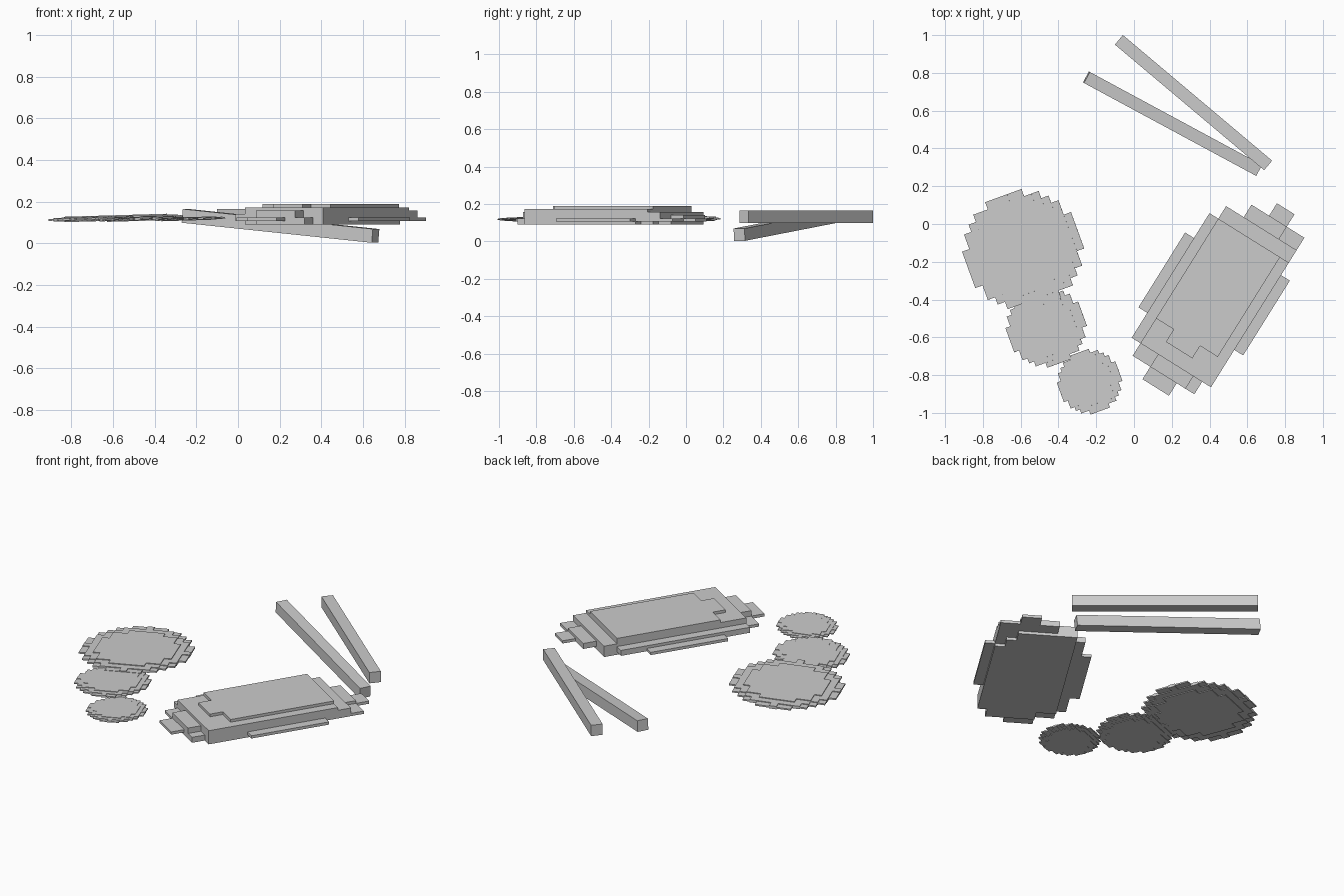
import bpy, bmesh
from math import radians
from mathutils import Vector, Matrix

if "Cube" in bpy.data.objects:
    bpy.data.objects.remove(bpy.data.objects["Cube"])


def finish(name, bm):
    bmesh.ops.remove_doubles(bm, verts=bm.verts, dist=1e-5)
    bmesh.ops.recalc_face_normals(bm, faces=bm.faces)
    me = bpy.data.meshes.new(name)
    bm.to_mesh(me)
    bm.free()
    ob = bpy.data.objects.new(name, me)
    bpy.context.collection.objects.link(ob)
    return ob


def block_shape(name, cells, size, count, matrix):
    """Outer skin of a set of grid cells, centred on the grid middle."""
    bm = bmesh.new()
    mid = Vector(count) / 2
    for c in cells:
        for axis in range(3):
            for side in (0, 1):
                n = list(c)
                n[axis] += 2 * side - 1
                if tuple(n) in cells:
                    continue
                b, d = (axis + 1) % 3, (axis + 2) % 3
                quad = []
                ring = ((0, 0), (1, 0), (1, 1), (0, 1))
                for p, q in (ring if side else ring[::-1]):
                    v = Vector(c)
                    v[axis] += side
                    v[b] += p
                    v[d] += q
                    v -= mid
                    quad.append(bm.verts.new([v[i] * size[i] for i in range(3)]))
                bm.faces.new(quad)
    bmesh.ops.remove_doubles(bm, verts=bm.verts, dist=1e-5)
    bmesh.ops.dissolve_limit(bm, angle_limit=0.01, verts=bm.verts, edges=bm.edges)
    bm.transform(matrix)
    return finish(name, bm)


# stepped slab: rectangles (i0, i1, j0, j1) for each layer, bottom to top
layers = [
    [(2, 13, 2, 8), (1, 12, 4, 9), (2, 11, 2, 10)],
    [(4, 10, 0, 1), (5, 11, 10, 11), (2, 12, 1, 10), (1, 13, 2, 9),
     (2, 14, 4, 10), (0, 14, 4, 7), (2, 15, 6, 8)],
    [(2, 12, 1, 10), (2, 13, 2, 10), (1, 14, 4, 8)],
    [(2, 13, 2, 10), (1, 12, 4, 8)],
    [(2, 12, 2, 10)],
    [(4, 12, 2, 9), (3, 12, 4, 7)],
]
# j runs toward +v (right side), so it is flipped into the local +y direction
slab = {(i, 10 - j, k) for k, rects in enumerate(layers)
        for i0, i1, j0, j1 in rects
        for i in range(i0, i1) for j in range(j0, j1)}
mid_uv = Vector((0.0167, 0.0291, 0))
rot = Matrix.Rotation(radians(58), 4, 'Z')
block_shape("serving_board", slab, (0.0778, 0.055, 0.1 / 6), (15, 11, 6),
            Matrix.Translation((0.44, -0.40, 0.14)) @ rot @ Matrix.Translation(mid_uv))

# three stepped lens-shaped discs, slightly tilted
N, H = 15, 6
disc = set()
for i in range(N):
    for j in range(N):
        for k in range(H):
            x, y = (2 * (i + .5) / N - 1), (2 * (j + .5) / N - 1)
            z = 2 * (k + .5) / H - 1
            if (x * x + y * y) ** 2 + z * z <= 1.03:
                disc.add((i, j, k))
for name, x, y, z, r, h in (("large_disc", -0.587, -0.138, 0.122, 0.307, 0.013),
                            ("medium_disc", -0.465, -0.545, 0.118, 0.205, 0.010),
                            ("small_disc", -0.235, -0.835, 0.118, 0.165, 0.008)):
    m = (Matrix.Translation((x, y, z)) @ Matrix.Rotation(radians(-1.7), 4, 'Y')
         @ Matrix.Rotation(radians(20), 4, 'Z'))
    block_shape(name, disc, (2 * r / N, 2 * r / N, 2 * h / H), (N, N, H), m)


# two square sticks
def stick(name, a, b, w):
    a, b = Vector(a), Vector(b)
    d = (b - a).normalized()
    side = d.cross(Vector((0, 0, 1))).normalized()
    up = side.cross(d)
    m = Matrix((d * (b - a).length, side * w, up * w)).transposed().to_4x4()
    m.translation = (a + b) / 2
    bm = bmesh.new()
    bmesh.ops.create_cube(bm, size=1, matrix=m)
    finish(name, bm)


stick("flat_stick", (-0.08, 0.975, 0.132), (0.71, 0.31, 0.132), 0.066)
stick("leaning_stick", (-0.252, 0.777, 0.132), (0.66, 0.285, 0.036), 0.066)
